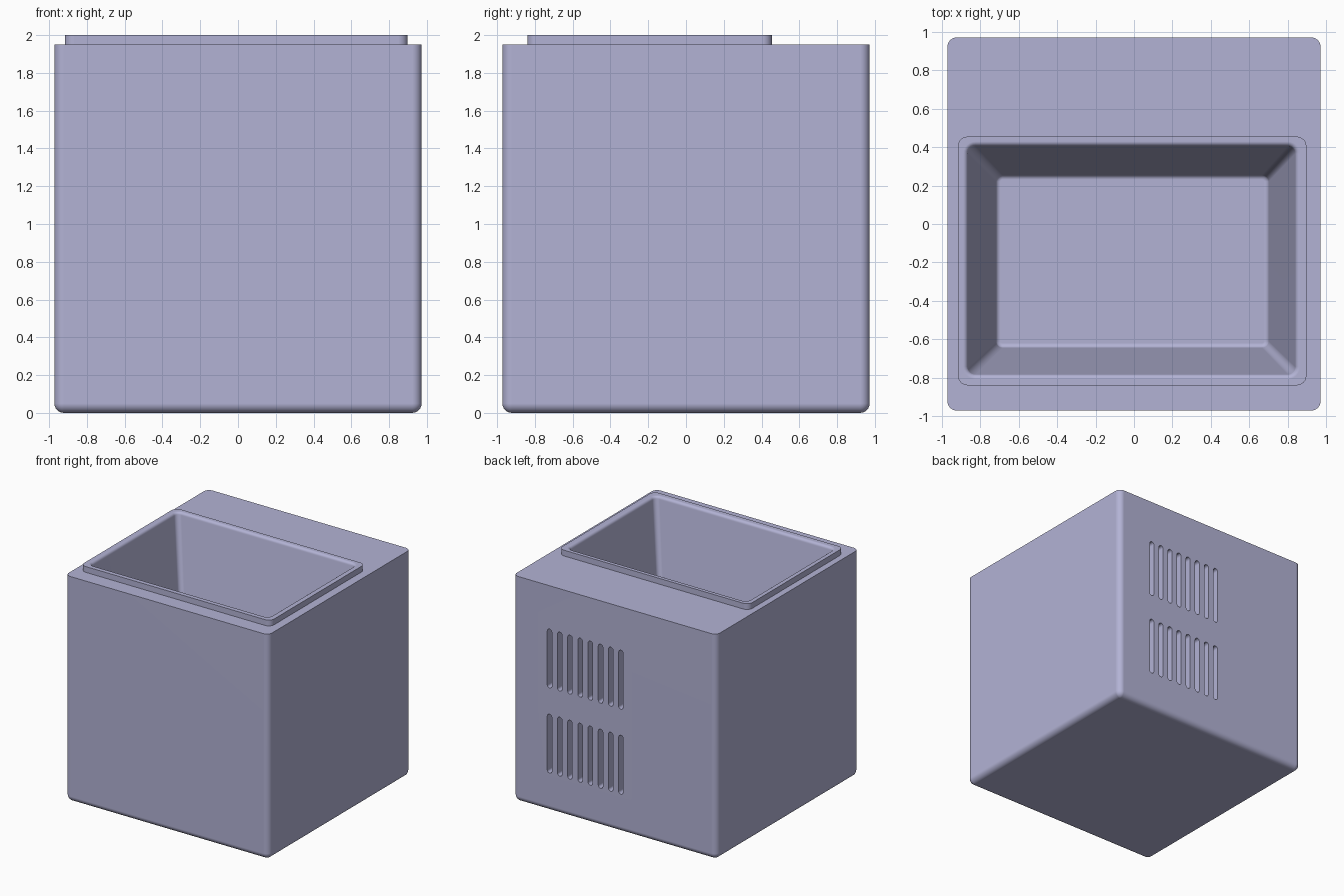
import bpy
import bmesh
from math import sin, cos, pi

cube = bpy.data.objects.get("Cube")
if cube:
    bpy.data.objects.remove(cube, do_unlink=True)

lavender = bpy.data.materials.new("lavender_plastic")
lavender.use_nodes = True
colour = (0.45, 0.45, 0.665, 1.0)
lavender.diffuse_color = colour
lavender.node_tree.nodes["Principled BSDF"].inputs["Base Color"].default_value = colour

STEPS = 6  # segments in each rounded corner


def rounded_ring(bm, rect, z, radius, inset=0.0):
    """Horizontal rounded rectangle, counter-clockwise from the +x +y corner."""
    x0, x1, y0, y1 = rect
    r = max(radius - inset, 0.003)
    x0, x1, y0, y1 = x0 + inset, x1 - inset, y0 + inset, y1 - inset
    centres = [(x1 - r, y1 - r), (x0 + r, y1 - r), (x0 + r, y0 + r), (x1 - r, y0 + r)]
    ring = []
    for quarter, (cx, cy) in enumerate(centres):
        for i in range(STEPS + 1):
            a = (quarter + i / STEPS) * pi / 2
            ring.append(bm.verts.new((cx + r * cos(a), cy + r * sin(a), z)))
    return ring


def loft(bm, rings):
    for low, high in zip(rings, rings[1:]):
        n = len(low)
        for i in range(n):
            j = (i + 1) % n
            bm.faces.new((low[i], low[j], high[j], high[i]))
    bm.faces.new(rings[0][::-1])
    bm.faces.new(rings[-1])


def make_object(name, bm):
    bmesh.ops.recalc_face_normals(bm, faces=bm.faces)
    mesh = bpy.data.meshes.new(name)
    bm.to_mesh(mesh)
    bm.free()
    mesh.materials.append(lavender)
    obj = bpy.data.objects.new(name, mesh)
    bpy.context.collection.objects.link(obj)
    return obj


# Housing: rounded base, flat deck, raised rim and tapering basin in one skin
body = (-0.972, 0.972, -0.972, 0.972)
rim = (-0.917, 0.898, -0.84, 0.455)
opening = (-0.865, 0.84, -0.783, 0.405)
floor = (-0.72, 0.702, -0.645, 0.256)
DECK, TOP, FLOOR = 1.95, 2.0, 1.18
EDGE, SOFT = 0.05, 0.025

bm = bmesh.new()
rings = []
for i in range(STEPS + 1):
    a = i / STEPS * pi / 2
    rings.append(rounded_ring(bm, body, EDGE * (1 - sin(a)), EDGE, EDGE * (1 - cos(a))))
rings.reverse()
rings.append(rounded_ring(bm, body, DECK, EDGE))
rings.append(rounded_ring(bm, rim, DECK, EDGE))
rings.append(rounded_ring(bm, rim, TOP, EDGE))
# Softened lip of the basin
for i in range(STEPS + 1):
    a = i / STEPS * pi / 2
    rings.append(rounded_ring(bm, opening, TOP - SOFT * (1 - cos(a)), 0.04,
                              SOFT * (sin(a) - 1)))
# Softened meeting of basin walls and floor
for i in range(STEPS + 1):
    a = i / STEPS * pi / 2
    rings.append(rounded_ring(bm, floor, FLOOR + SOFT * (1 - sin(a)), 0.035,
                              SOFT * (1 - cos(a))))
loft(bm, rings)
housing = make_object("planter_housing", bm)

# Ventilation slots: two rows of eight round-ended cutters in the back wall
HALF, DEPTH = 0.022, 0.12
bm = bmesh.new()
for low, high in ((0.33, 0.84), (1.065, 1.575)):
    for k in range(8):
        cx = 0.283 + (k - 3.5) * 0.0975
        outline = []
        for cz, start in ((high - HALF, 0), (low + HALF, pi)):
            for i in range(9):
                a = start + i * pi / 8
                outline.append((cx + HALF * cos(a), cz + HALF * sin(a)))
        inner = [bm.verts.new((x, body[3] - DEPTH, z)) for x, z in outline]
        outer = [bm.verts.new((x, body[3] + DEPTH, z)) for x, z in outline]
        loft(bm, [inner, outer])
cutter = make_object("vent_slot_cutter", bm)
cutter.hide_render = True

cut = housing.modifiers.new("vent_slots", 'BOOLEAN')
cut.object = cutter
cut.operation = 'DIFFERENCE'
cut.solver = 'EXACT'

bpy.ops.object.select_all(action='DESELECT')
housing.select_set(True)
bpy.context.view_layer.objects.active = housing
bpy.ops.object.modifier_apply(modifier=cut.name)
bpy.data.objects.remove(cutter, do_unlink=True)

# Smooth rounded edges while keeping flat faces and crisp corners
bpy.ops.object.shade_smooth_by_angle(angle=pi / 6)
weighted = housing.modifiers.new("flat_face_normals", 'WEIGHTED_NORMAL')
weighted.keep_sharp = True
